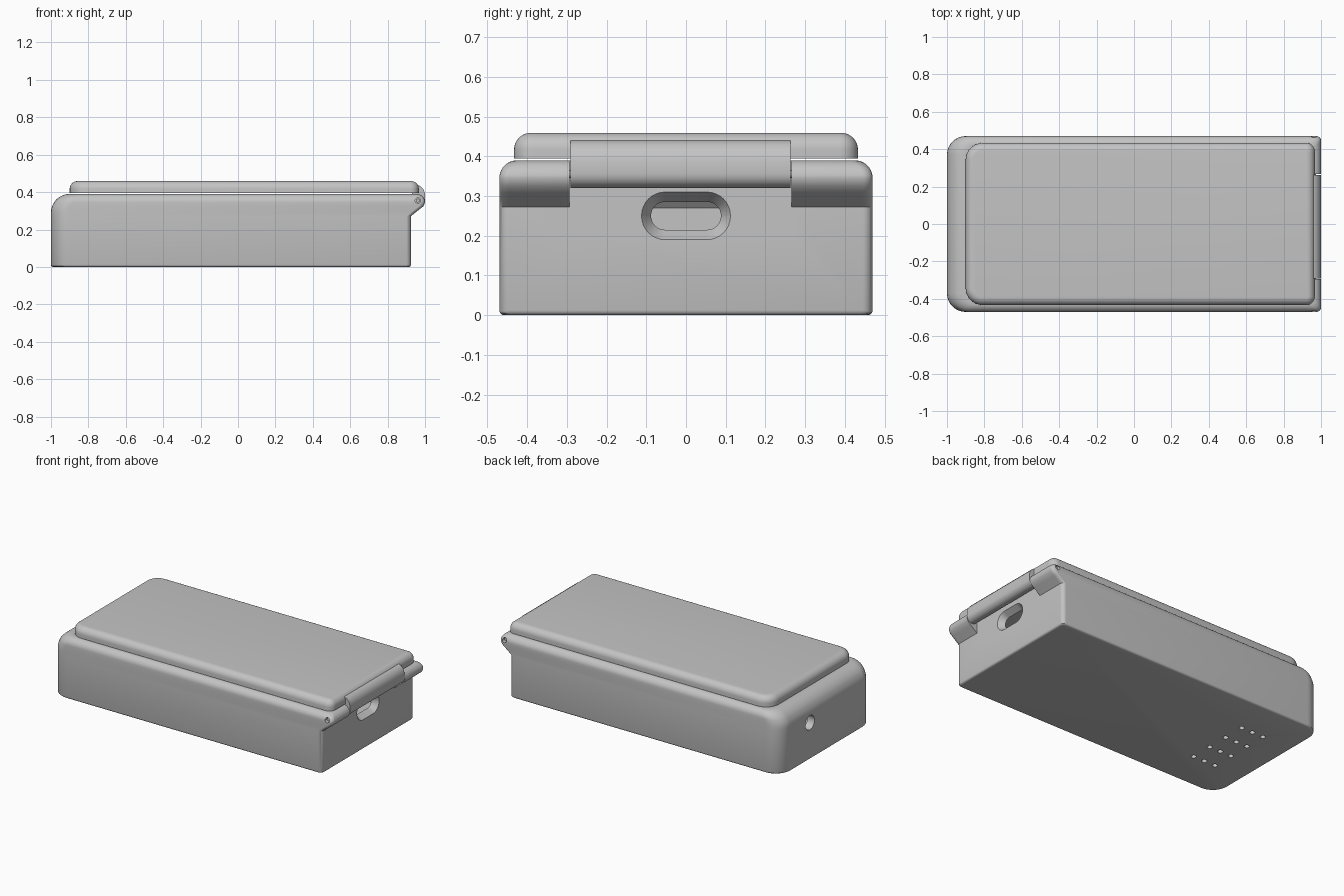
import bpy, bmesh
from math import sin, cos, pi, radians
from mathutils import Matrix, Vector

if "Cube" in bpy.data.objects:
    bpy.data.objects.remove(bpy.data.objects["Cube"], do_unlink=True)

grey = bpy.data.materials.new("plain grey plastic")
grey.use_nodes = True
COLOUR = (0.55, 0.55, 0.55, 1)
grey.diffuse_color = COLOUR
grey.node_tree.nodes["Principled BSDF"].inputs["Base Color"].default_value = COLOUR


def make(name, bm, matrix=None):
    if matrix:
        bmesh.ops.transform(bm, matrix=matrix, verts=bm.verts)
    bmesh.ops.recalc_face_normals(bm, faces=bm.faces)
    mesh = bpy.data.meshes.new(name)
    bm.to_mesh(mesh)
    bm.free()
    mesh.materials.append(grey)
    obj = bpy.data.objects.new(name, mesh)
    bpy.context.collection.objects.link(obj)
    return obj


def outline(x0, x1, y0, y1, rl, rr, n=8):
    """Rounded rectangle with separate radii for its -x and +x corners."""
    pts = []
    for cx, cy, r, start in ((x1 - rr, y1 - rr, rr, 0), (x0 + rl, y1 - rl, rl, 1),
                             (x0 + rl, y0 + rl, rl, 2), (x1 - rr, y0 + rr, rr, 3)):
        for i in range(n + 1):
            a = (start + i / n) * pi / 2
            pts.append((cx + r * cos(a), cy + r * sin(a)))
    return pts


def loft(name, layers, matrix=None):
    """Skin a stack of (z, outline) layers and cap both ends."""
    bm = bmesh.new()
    rings = [[bm.verts.new((x, y, z)) for x, y in pts] for z, pts in layers]
    for a, b in zip(rings, rings[1:]):
        for i in range(len(a)):
            j = (i + 1) % len(a)
            bm.faces.new((a[i], a[j], b[j], b[i]))
    bm.faces.new(rings[0])
    bm.faces.new(rings[-1])
    return make(name, bm, matrix)


def extrude_y(name, profile, y0, y1):
    """Extrude an xz profile along y."""
    bm = bmesh.new()
    rings = [[bm.verts.new((x, y, z)) for x, z in profile] for y in (y0, y1)]
    for ring in rings:
        bm.faces.new(ring)
    n = len(profile)
    for i in range(n):
        j = (i + 1) % n
        bm.faces.new((rings[0][i], rings[0][j], rings[1][j], rings[1][i]))
    return make(name, bm)


def cylinder(name, centre, axis, r, length, n=24):
    bm = bmesh.new()
    bmesh.ops.create_cone(bm, cap_ends=True, segments=n, radius1=r, radius2=r, depth=length)
    turn = Vector((0, 0, 1)).rotation_difference(Vector(axis)).to_matrix().to_4x4()
    return make(name, bm, Matrix.Translation(centre) @ turn)


def cut(obj, cutter):
    mod = obj.modifiers.new("cut", 'BOOLEAN')
    mod.operation, mod.solver, mod.object = 'DIFFERENCE', 'EXACT', cutter
    bpy.context.view_layer.objects.active = obj
    bpy.ops.object.modifier_apply(modifier=mod.name)
    bpy.data.objects.remove(cutter, do_unlink=True)


def fillet(z, top, r):
    """Inset at height z of a quarter-round of radius r that ends at top."""
    up = max(0, z - (top - r))
    return r - max(0, r * r - up * up) ** 0.5


# Case body: wide round over the -x end, tighter round along both sides,
# and an overhanging lip at the +x end that becomes the hinge lugs
H, L, S, WALL, LUG = 0.39, 0.1, 0.045, 0.925, 0.272
layers = []
for i in range(4):
    a = i / 3 * pi / 2
    d = 0.012 * (1 - sin(a))
    layers.append((0.012 * (1 - cos(a)), outline(-1 + d, WALL - d, -0.47 + d, 0.47 - d, 0.1, 0.025)))
heights = [LUG, 0.29, 0.308, 0.325] + [H - S + S * sin(i / 10 * pi / 2) for i in range(11)]
for z in heights:
    left, side = fillet(z, H, L), fillet(z, H, S)
    if z < H - S:
        right = WALL + (0.992 - WALL) * (z - LUG) / (0.325 - LUG)
    else:
        right = 1 - side
    layers.append((z, outline(-1 + left, right, -0.47 + side, 0.47 - side, 0.1 - side, 0.025)))
body = loft("case_body", layers)

# Gap between the lugs for the lid's hinge barrel
cut(body, extrude_y("gap_cutter", [(WALL, 0.2), (1.1, 0.2), (1.1, 0.5), (WALL, 0.5)], -0.293, 0.266))

# Hollow interior, open at the top under the lid
cavity = [(z, outline(x, 0.885, -0.42, 0.42, 0.06, 0.02))
          for z, x in ((0.05, -0.95), (0.27, -0.95), (0.35, -0.88), (0.5, -0.88))]
cut(body, loft("cavity", cavity))

# Chamfered port slot in the hinge end
turn = Matrix(((0, 0, 1, 0), (1, 0, 0, 0), (0, 1, 0, 0.25), (0, 0, 0, 1)))
slot = []
for x, w, h in ((0.8, 0.088, 0.035), (0.887, 0.088, 0.035), (WALL, 0.112, 0.06), (0.96, 0.112, 0.06)):
    slot.append((x, outline(-w, w, -h, h, h - 0.0005, h - 0.0005)))
cut(body, loft("port_cutter", slot, turn))

# Round hole in the far end and vent holes in the floor
cut(body, cylinder("end_hole_cutter", (-0.97, 0.17, 0.237), (1, 0, 0), 0.046, 0.2))
for i in range(3):
    for j in range(4):
        spot = (-0.627 - 0.079 * i, -0.217 + 0.142 * j, 0.02)
        cut(body, cylinder("vent_cutter", spot, (0, 0, 1), 0.016, 0.15, 16))

# Hinge pin recessed in a bore through each lug
for y in (-0.47, 0.47):
    cut(body, cylinder("pin_cutter", (0.962, y, 0.355), (0, 1, 0), 0.015, 0.1))
pin = cylinder("hinge_pin", (0.962, 0, 0.355), (0, 1, 0), 0.01, 0.91)

# Lid: a cushion-edged plate floating just above the case
B, T, R, END = 0.394, 0.459, 0.042, 0.967
layers = [(B, outline(-0.9, END, -0.433, 0.433, 0.09, 0.0455))]
for i in range(9):
    a = i / 8 * pi / 2
    d = R * (1 - cos(a))
    layers.append((T - R + R * sin(a),
                   outline(-0.9 + d, END - d, -0.433 + d, 0.433 - d, 0.09 - d, 0.0455 - d)))
lid = loft("lid", layers)

# Hinge barrel and the web that joins it to the lid
barrel_profile = [(0.93, 0.396), (0.93, 0.441), (0.958, 0.441), (0.978, 0.43), (0.993, 0.413), (1.0, 0.39)]
for i in range(15):
    a = -pi * i / 14
    barrel_profile.append((0.963 + 0.037 * cos(a), 0.357 + 0.037 * sin(a)))
barrel = extrude_y("lid_hinge_barrel", barrel_profile, -0.291, 0.263)

# Smooth the rounds while keeping cut edges crisp
bpy.ops.object.select_all(action='DESELECT')
for obj in (body, lid, barrel, pin):
    obj.select_set(True)
bpy.context.view_layer.objects.active = body
bpy.ops.object.shade_smooth_by_angle(angle=radians(32))
